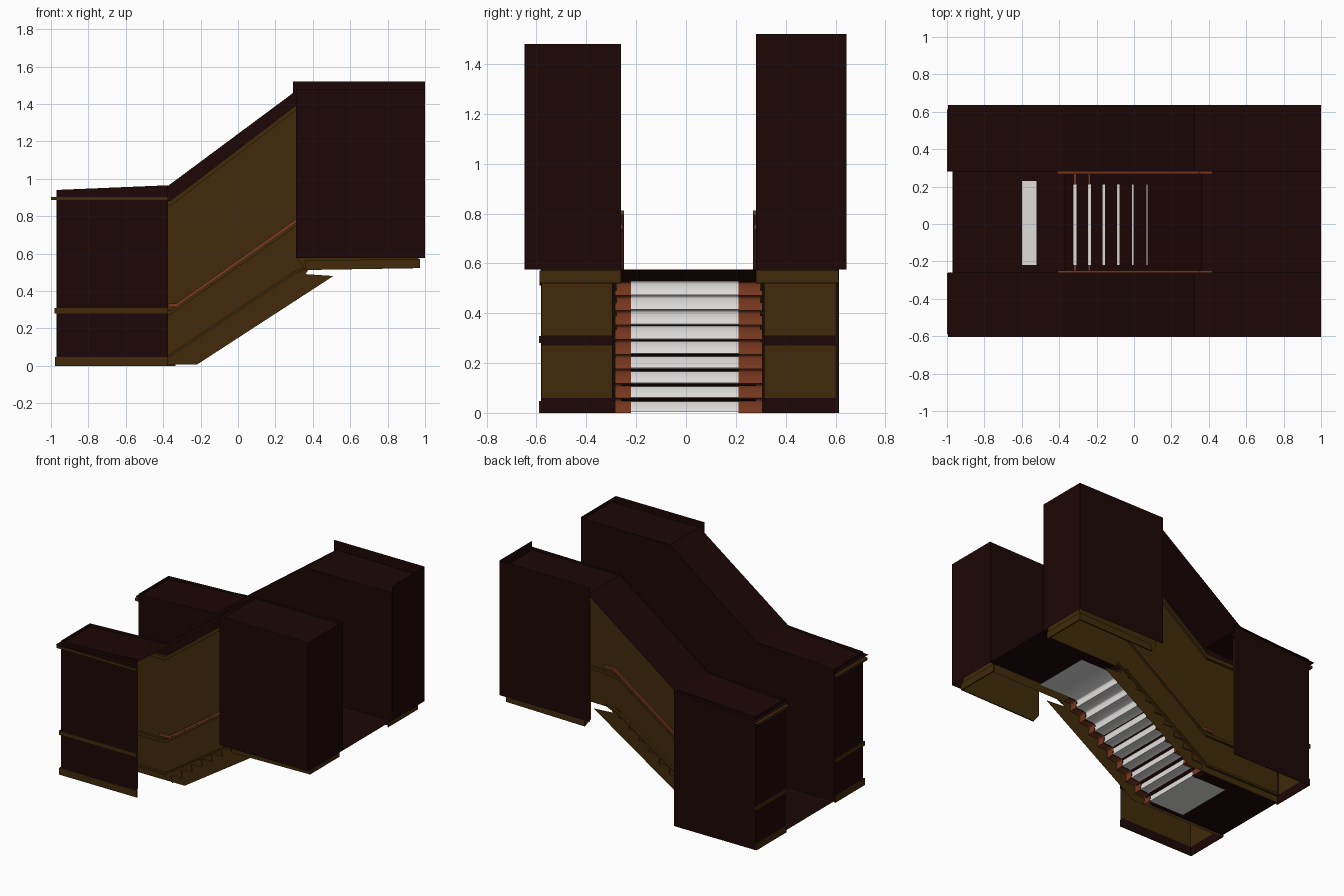
import bpy
import math

if "Cube" in bpy.data.objects:
    bpy.data.objects.remove(bpy.data.objects["Cube"])


def material(name, rgb):
    m = bpy.data.materials.new(name)
    m.diffuse_color = (*rgb, 1)
    m.use_nodes = True
    m.node_tree.nodes["Principled BSDF"].inputs["Base Color"].default_value = m.diffuse_color
    return m


MAROON = material("dark maroon", (0.0125, 0.002, 0.002))
OCHRE = material("brown ochre", (0.052, 0.023, 0.003))
WOOD = material("red wood", (0.19, 0.040, 0.014))
CARPET = material("pale carpet", (0.75, 0.74, 0.73))


def make(name, verts, faces, mat):
    me = bpy.data.meshes.new(name)
    me.from_pydata(verts, [], faces)
    me.materials.append(mat)
    ob = bpy.data.objects.new(name, me)
    bpy.context.collection.objects.link(ob)
    return ob


def side_sheet(name, y, pts, mat):
    """Flat sheet in the xz plane."""
    make(name, [(x, y, z) for x, z in pts], [range(len(pts))], mat)


def end_sheet(name, x, y0, y1, z0, z1, mat):
    """Flat sheet in the yz plane."""
    make(name, [(x, y0, z0), (x, y1, z0), (x, y1, z1), (x, y0, z1)], [(0, 1, 2, 3)], mat)


def strip(name, path, y0, y1, mat):
    """An xz path swept across y."""
    n = len(path)
    verts = [(x, y, z) for y in (y0, y1) for x, z in path]
    return make(name, verts, [(i, i + 1, n + i + 1, n + i) for i in range(n - 1)], mat)


def bar(name, path, h, y0, y1, mat):
    """Closed moulding following an xz path, h tall."""
    n = len(path)
    verts = [(x, y, z + d) for y, d in ((y0, 0), (y1, 0), (y1, h), (y0, h)) for x, z in path]
    faces = [(a * n + i, a * n + i + 1, (a + 1) % 4 * n + i + 1, (a + 1) % 4 * n + i)
             for a in range(4) for i in range(n - 1)]
    faces += [(0, n, 2 * n, 3 * n), (n - 1, 2 * n - 1, 3 * n - 1, 4 * n - 1)]
    make(name, verts, faces, mat)


def box(name, x0, x1, y0, y1, z0, z1, mat):
    bar(name, [(x0, z0), (x1, z0)], z1 - z0, y0, y1, mat)


# Steps: rounded nosings, pale runner in the middle, wood at both ends
RISE, RUN = 0.0588, 0.078
steps = []
for k in range(9):
    x, z = -0.325 + RUN * k, RISE * k
    t = z + RISE
    steps += [(x + 0.008, z + 0.003), (x + 0.003, z + 0.02), (x, t - 0.012),
              (x + 0.002, t - 0.004), (x + 0.008, t)]
runner = [(-0.6, 0.003), (-0.325, 0.003)] + steps + [(0.62, 9 * RISE)]
ends = [(x + 0.003, max(z - 0.003, 0)) for x, z in steps] + [(0.36, 9 * RISE - 0.003)]
for name, path, y0, y1, mat in (
        ("stair_runner", runner, -0.22, 0.21, CARPET),
        ("front_step_ends", ends, -0.284, -0.22, WOOD),
        ("back_step_ends", ends, 0.21, 0.306, WOOD)):
    ob = strip(name, path, y0, y1, mat)
    bpy.context.view_layer.objects.active = ob
    ob.select_set(True)
    bpy.ops.object.shade_smooth_by_angle(angle=math.radians(100))
    ob.select_set(False)
strip("runner_foot", [(-0.6, 0.016), (-0.52, 0.012)], -0.22, 0.23, CARPET)

# Floor and ramp just over the steps
FLOOR = [(-0.97, 0.01), (-0.37, 0.01), (0.36, 0.575), (1.0, 0.575)]
strip("floor_ramp", FLOOR, -0.26, 0.28, MAROON)

# Both side walls: sign, inner face, panel face, lower shell, upper shell, roof edge, top,
# lower wall end, upper wall start
for side, s, inner, pan, low, up, roof_y, top, xe, xs in (
        ("front", -1, 0.26, 0.577, 0.581, 0.648, 0.605, 1.48, -0.375, 0.31),
        ("back", 1, 0.28, 0.600, 0.614, 0.645, 0.635, 1.52, -0.335, 0.295)):
    # Maroon shell
    roof = [(-0.995, 0.915), (-0.37, 0.955), (0.32, 1.46), (1.0, 1.455)]
    rim = [(-0.97, 0.94), (-0.37, 0.965), (0.31, 1.47), (1.0, 1.478)]
    strip(side + "_roof", roof, s * inner, s * roof_y, MAROON)
    side_sheet(side + "_corridor_wall", s * inner, FLOOR + rim[::-1], MAROON)
    side_sheet(side + "_lower_outer_wall", s * low,
               [(-0.97, 0), (xe, 0), (xe, 0.965), (-0.97, 0.94)], MAROON)
    side_sheet(side + "_upper_outer_wall", s * up,
               [(xs, 0.575), (1, 0.575), (1, top), (xs, top)], MAROON)
    end_sheet(side + "_lower_end", -0.97, s * inner, s * low, 0, 0.94, MAROON)
    end_sheet(side + "_upper_end", 1.0, s * inner, s * up, 0.575, top, MAROON)

    # Ochre lining behind the corridor wall, with the stringer edge
    yi = s * (inner + 0.018)
    side_sheet(side + "_stair_lining", yi,
               [(-0.965, 0.004), (-0.22, 0.006), (0.51, 0.48), (0.36, 0.49), (0.38, 0.52),
                (0.965, 0.525), (0.965, 1.39), (0.31, 1.39), (-0.37, 0.88), (-0.965, 0.88)], OCHRE)
    yo = s * (inner + 0.036)
    for name, path, h in (
            ("skirting", [(-0.96, 0.05), (-0.36, 0.05), (0.30, 0.49), (0.40, 0.53)], 0.014),
            ("dado", [(-0.96, 0.275), (-0.36, 0.275), (0.31, 0.745), (0.96, 0.79)], 0.022),
            ("crown", [(-0.96, 0.855), (-0.36, 0.855), (0.31, 1.365), (0.96, 1.38)], 0.028)):
        bar(side + "_stair_" + name, path, h, yi, yo, OCHRE)

    # Ochre panels inside the lower and upper blocks
    for z0, z1 in ((0.06, 0.27), (0.31, 0.87)):
        side_sheet(side + "_lower_panel", s * pan,
                   [(-0.965, z0), (xe, z0), (xe, z1), (-0.965, z1)], OCHRE)
        end_sheet(side + "_lower_end_panel", -0.965, yo, s * pan, z0, z1, OCHRE)
    side_sheet(side + "_upper_panel", s * pan,
               [(0.36, 0.515), (0.965, 0.525), (0.965, 1.39), (0.32, 1.39), (0.32, 0.57)], OCHRE)
    end_sheet(side + "_upper_end_panel", 0.965, s * inner, s * pan, 0.52, 1.39, OCHRE)
    bar(side + "_upper_base", [(0.36, 0.512), (0.972, 0.522)], 0.05,
        s * (pan + 0.002), s * (pan + 0.011), OCHRE)
    box(side + "_upper_end_base", 0.966, 0.972, s * inner, s * (pan + 0.01), 0.522, 0.572, OCHRE)

    # Mouldings that break through the lower shell
    for name, z0, z1, out in (("base", 0, 0.048, 0.978), ("dado", 0.28, 0.308, 0.981),
                              ("cornice", 0.885, 0.902, 1.0)):
        box(side + "_" + name + "_side", -out, xe, s * (pan + 0.005), s * (pan + 0.012),
            z0, z1, OCHRE)
        box(side + "_" + name + "_end", -out, -0.972, s * (inner + 0.002), s * (pan + 0.011),
            z0, z1, OCHRE)

    # Handrail with brackets
    bar(side + "_handrail", [(-0.41, 0.312), (-0.33, 0.315), (0.35, 0.795), (0.42, 0.795)], 0.018,
        s * (inner - 0.012), s * (inner + 0.032), WOOD)
    for x in (-0.3, 0.0, 0.3):
        z = 0.315 + (x + 0.33) * 0.7
        box(side + "_rail_bracket", x - 0.008, x + 0.008, s * (inner - 0.008), s * (inner + 0.024),
            z - 0.02, z + 0.002, WOOD)
